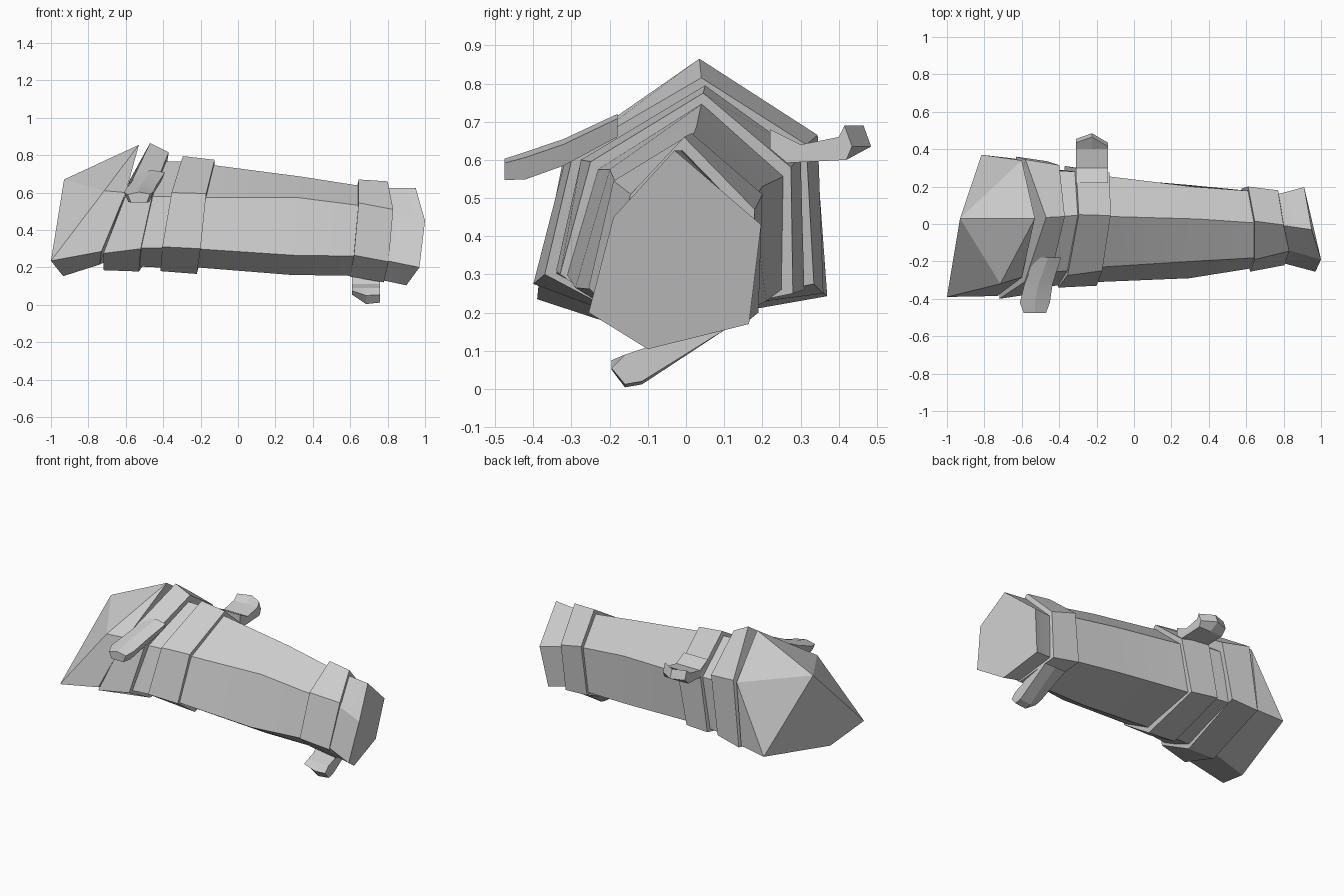
import bpy, bmesh, math
from mathutils import Vector

wood = bpy.data.materials.new("pale_grey")
wood.diffuse_color = (0.6, 0.6, 0.6, 1)


def finish(name, bm):
    bmesh.ops.recalc_face_normals(bm, faces=bm.faces)
    me = bpy.data.meshes.new(name)
    bm.to_mesh(me)
    bm.free()
    me.materials.append(wood)
    ob = bpy.data.objects.new(name, me)
    bpy.context.collection.objects.link(ob)
    bpy.ops.object.select_all(action='DESELECT')
    ob.select_set(True)
    bpy.context.view_layer.objects.active = ob
    bpy.ops.object.shade_smooth_by_angle(angle=math.radians(15))


def loft(name, rings):
    """Skin a closed solid through rings with equal point counts."""
    bm = bmesh.new()
    vs = [[bm.verts.new(p) for p in r] for r in rings]
    n = len(rings[0])
    for a, b in zip(vs, vs[1:]):
        for i in range(n):
            j = (i + 1) % n
            bm.faces.new((a[i], a[j], b[j], b[i]))
    bm.faces.new(vs[0])
    bm.faces.new(vs[-1])
    finish(name, bm)


# Ring order: ridge, front upper, front lower, bottom, back lower, back upper
# Main trunk, thick end to thin end
loft("trunk", [
    [(-.50, .04, .77), (-.56, -.27, .58), (-.62, -.35, .30),
     (-.63, -.13, .21), (-.58, .31, .27), (-.52, .29, .60)],
    [(-.30, .045, .765), (-.36, -.25, .58), (-.42, -.33, .305),
     (-.43, -.13, .20), (-.36, .28, .27), (-.31, .28, .59)],
    [(-.12, .04, .745), (-.175, -.23, .575), (-.19, -.31, .297),
     (-.22, -.13, .20), (-.20, .25, .26), (-.14, .255, .557)],
    [(.34, .027, .685), (.305, -.20, .575), (.295, -.29, .265),
     (.28, -.12, .16), (.28, .21, .23), (.31, .20, .53)],
    [(.66, .005, .635), (.66, -.18, .53), (.64, -.235, .26),
     (.61, -.11, .155), (.60, .17, .21), (.64, .175, .49)],
])

# Flared stub beyond the collar
loft("end_stub", [
    [(.72, -.005, .625), (.72, -.145, .48), (.70, -.205, .255),
     (.68, -.10, .15), (.66, .14, .20), (.70, .15, .45)],
    [(.81, -.01, .625), (.83, -.14, .48), (.80, -.21, .235),
     (.78, -.10, .13), (.75, .14, .19), (.77, .16, .45)],
    [(.95, -.03, .625), (1.0, -.19, .45), (.97, -.255, .20),
     (.90, -.10, .104), (.87, .165, .17), (.91, .197, .43)],
])

# Raised rings around the trunk
loft("thin_end_collar", [
    [(.645, .015, .67), (.645, -.19, .545), (.62, -.255, .265),
     (.60, -.11, .15), (.575, .19, .20), (.61, .20, .51)],
    [(.80, -.005, .66), (.83, -.145, .51), (.805, -.22, .23),
     (.78, -.10, .12), (.745, .165, .18), (.77, .18, .47)],
])
loft("middle_collar", [
    [(-.295, .05, .795), (-.355, -.275, .60), (-.405, -.34, .31),
     (-.415, -.13, .18), (-.37, .31, .26), (-.31, .30, .615)],
    [(-.125, .045, .775), (-.17, -.25, .595), (-.20, -.33, .30),
     (-.22, -.13, .165), (-.20, .28, .25), (-.13, .275, .58)],
])
loft("thick_end_collar", [
    [(-.47, .035, .865), (-.585, -.31, .625), (-.72, -.40, .275),
     (-.72, -.14, .185), (-.63, .36, .25), (-.58, .345, .665)],
    [(-.37, .04, .815), (-.45, -.295, .62), (-.52, -.37, .30),
     (-.53, -.14, .178), (-.46, .335, .275), (-.40, .315, .64)],
])

# Faceted thick end: slanted cut, ridge and cheeks
bm = bmesh.new()
P = {k: bm.verts.new(v) for k, v in {
    "apex": (-.93, .03, .67), "cap_f": (-1, -.39, .235),
    "cap_b": (-.815, .37, .243), "cap_low": (-.935, -.14, .153),
    "cheek": (-.715, -.32, .61), "top": (-.53, .03, .855),
    "fu": (-.60, -.285, .60), "fl": (-.73, -.385, .285),
    "low": (-.74, -.14, .215), "bl": (-.64, .35, .26),
    "bu": (-.60, .34, .655)}.items()}
for f in ("apex cap_f cap_low cap_b", "apex cheek cap_f", "apex top cheek",
          "top fu cheek", "cheek fu fl cap_f", "cap_f fl low cap_low",
          "cap_low low bl cap_b", "cap_b bl bu", "apex cap_b bu",
          "apex bu top", "top bu bl low fl fu"):
    bm.faces.new([P[k] for k in f.split()])
finish("cut_head", bm)


def twig(name, stations):
    """Stubby branch with pentagonal section: (centre, half width, half height)."""
    rings = []
    for (x, y, z), w, h, skew in stations:
        rings.append([(x - w, y + skew, z + h * .5), (x, y, z + h),
                      (x + w, y - skew, z + h * .6), (x + w * .7, y - skew, z - h),
                      (x - w * .7, y + skew, z - h)])
    loft(name, rings)


# Snapped branches: front, back and underneath
twig("front_branch", [((-.46, -.18, .69), .07, .03, 0),
                      ((-.51, -.32, .62), .075, .035, 0),
                      ((-.53, -.42, .585), .08, .036, 0),
                      ((-.53, -.475, .575), .06, .028, 0)])
loft("back_branch", [
    [(x0, .22, .59), (x0, .42, .60), (x0 + d, .485 - e, .635),
     (x0 + d, .465 - e, .69), (x0, .40, .66), (x0, .30, .64), (x0, .22, .68)]
    for x0, d, e in ((-.31, 0, .03), (-.225, 0, 0), (-.14, 0, .05))])
loft("lower_branch", [
    [(x, .11, .16), (x, -.115, .012 + s), (x, -.16, .004 + s),
     (x, -.195, .05 + s * .5), (x, -.16, .09), (x, -.10, .11), (x, -.05, .17)]
    for x, s in ((.61, .05), (.685, 0), (.76, .008))])
